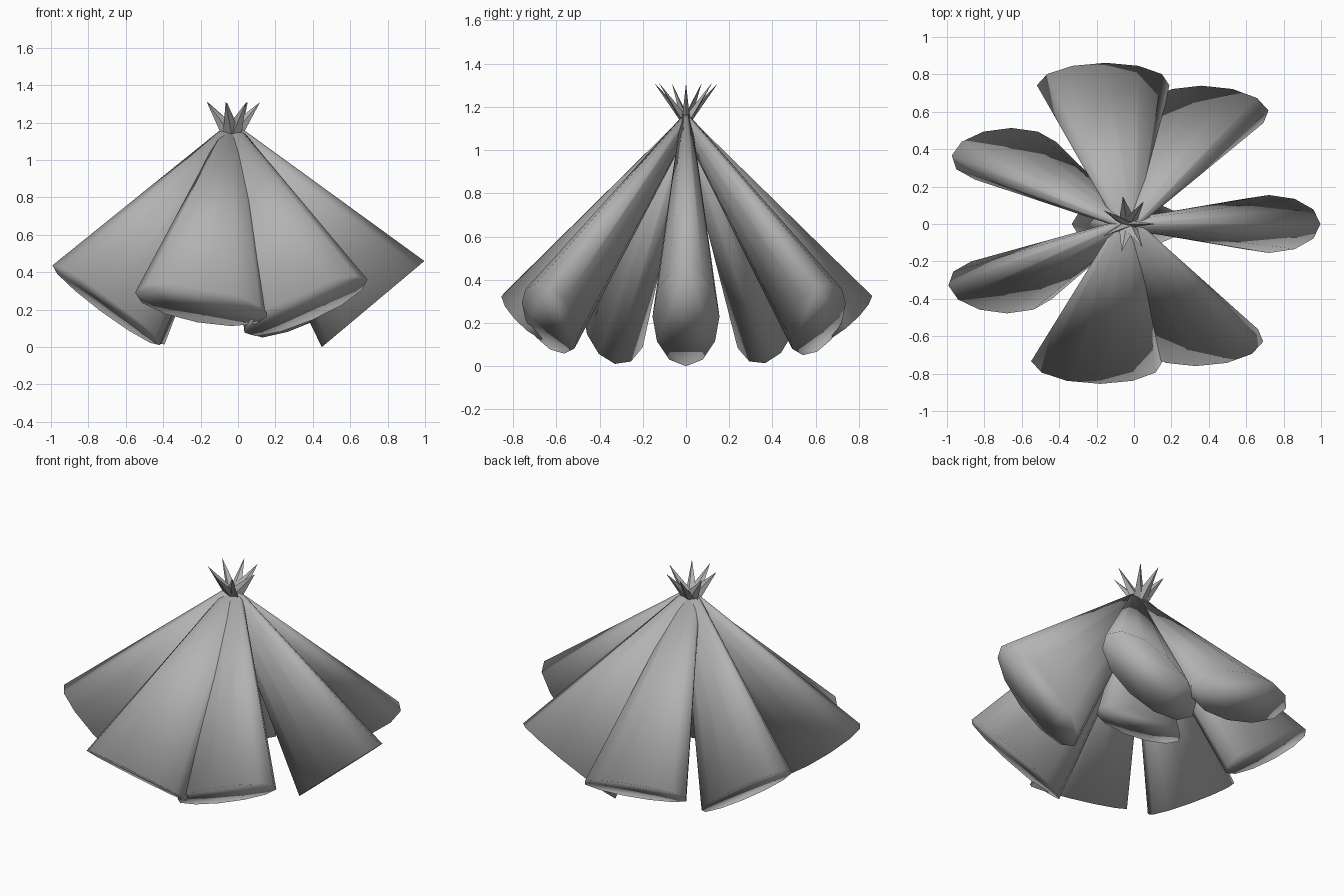
import bpy
import bmesh
import math
from mathutils import Euler, Matrix, Vector

if "Cube" in bpy.data.objects:
    bpy.data.objects.remove(bpy.data.objects["Cube"])

HUB = Vector((-0.033, 0.0, 1.13))   # point where all the cones meet
TILT = math.radians(40)
STEP = 51                           # degrees between neighbours
COUNT = 7

grey = bpy.data.materials.new("plain_grey")
grey.diffuse_color = (0.45, 0.45, 0.45, 1)
grey.use_nodes = True
grey.node_tree.nodes["Principled BSDF"].inputs["Base Color"].default_value = grey.diffuse_color


def flat_cone(name, sides, wide, thick, tip_ratio, length, direction, rot, smooth):
    """Elliptical cone running along z from the origin; direction -1 hangs, +1 rises."""
    bm = bmesh.new()
    # wide end at the far side for hanging cones, at the origin for rising ones
    bmesh.ops.create_cone(bm, cap_ends=True, segments=sides,
                          radius1=1.0, radius2=tip_ratio, depth=length)
    bmesh.ops.translate(bm, verts=bm.verts, vec=(0, 0, direction * length / 2))
    # put a corner on the long axis
    first = max(bm.verts, key=lambda v: v.co.x)
    turn = -math.atan2(first.co.y, first.co.x)
    bmesh.ops.rotate(bm, verts=bm.verts, matrix=Matrix.Rotation(turn, 3, 'Z'))
    bmesh.ops.scale(bm, verts=bm.verts, vec=(wide, thick, 1))
    bmesh.ops.remove_doubles(bm, verts=bm.verts, dist=1e-5)
    bmesh.ops.recalc_face_normals(bm, faces=bm.faces)
    for f in bm.faces:
        f.smooth = smooth
    mesh = bpy.data.meshes.new(name)
    bm.to_mesh(mesh)
    bm.free()
    mesh.materials.append(grey)
    obj = bpy.data.objects.new(name, mesh)
    obj.location = HUB
    obj.rotation_euler = rot
    bpy.context.collection.objects.link(obj)
    return obj


for i in range(COUNT):
    a = math.radians(i * STEP)
    lean_x, lean_y = TILT * math.sin(a), TILT * math.cos(a)
    # hanging petals, their long axis kept along x
    flat_cone(f"petal_{i + 1}", 12, 0.358, 0.155, 0.18, 1.175, -1,
              Euler((lean_x, -lean_y, 0)), True)
    # small pointed crown leaves on top
    flat_cone(f"crown_spike_{i + 1}", 4, 0.05, 0.02, 0.0, 0.235, 1,
              Euler((-lean_x, lean_y, 0)), False)

# short upright cone hidden in the middle
flat_cone("centre_cone", 12, 0.30, 0.13, 0.2, 0.81, -1, Euler((0, 0, 0)), True)
